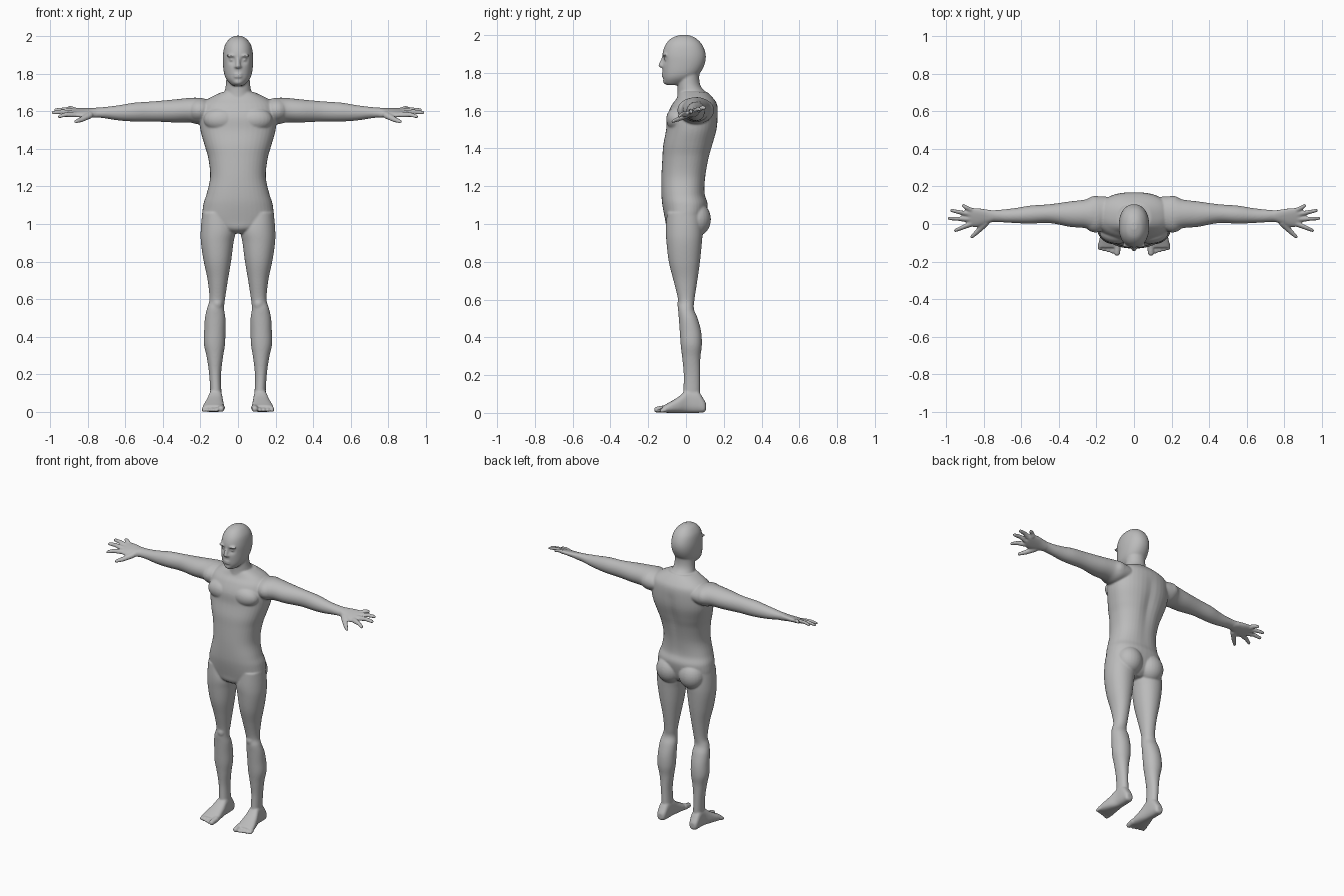
import bpy
import bmesh
import math
from mathutils import Matrix, Vector

cube = bpy.data.objects.get("Cube")
if cube:
    bpy.data.objects.remove(cube, do_unlink=True)

SIDES, STEPS = 40, 6
bm = bmesh.new()


def smooth_rows(rows):
    """Resample a short list of cross-sections with a Catmull-Rom spline."""
    pts = [Vector(r) for r in rows]
    out = []
    for i in range(len(pts) - 1):
        a, b, c, d = pts[max(i - 1, 0)], pts[i], pts[i + 1], pts[min(i + 2, len(pts) - 1)]
        for s in range(STEPS):
            t = s / STEPS
            out.append((b * 2 + (c - a) * t + (a * 2 - b * 5 + c * 4 - d) * t ** 2
                        + (b * 3 - a - c * 3 + d) * t ** 3) / 2)
    return out + [pts[-1]]


def loft(axis, rows, side=1, power=2.0):
    """Closed loft; each row is position, then low and high bounds across the two other axes."""
    order = {"x": "xyz", "y": "yxz", "z": "zxy"}[axis]
    rings = []
    for t, a_low, a_high, b_low, b_high in smooth_rows(rows):
        ring = []
        for k in range(SIDES):
            angle = math.tau * k / SIDES
            c, s = math.cos(angle), math.sin(angle)
            c = math.copysign(abs(c) ** (2 / power), c)
            s = math.copysign(abs(s) ** (2 / power), s)
            values = (t, (a_low + a_high + c * (a_high - a_low)) / 2,
                      (b_low + b_high + s * (b_high - b_low)) / 2)
            point = dict(zip(order, values))
            ring.append(bm.verts.new((point["x"] * side, point["y"], point["z"])))
        rings.append(ring)
    for low, high in zip(rings, rings[1:]):
        for k in range(SIDES):
            n = (k + 1) % SIDES
            bm.faces.new((low[k], low[n], high[n], high[k]))
    bm.faces.new(rings[0])
    bm.faces.new(rings[-1])


def central(rows, power):
    """Loft on the middle plane from rows of height, front, back and half width."""
    loft("z", [(z, -w, w, front, back) for z, front, back, w in rows], power=power)


def ball(centre, radii):
    matrix = Matrix.Translation(centre) @ Matrix.Diagonal((*radii, 1))
    bmesh.ops.create_uvsphere(bm, u_segments=24, v_segments=16, radius=1, matrix=matrix)


def digit(start, end, r_start, r_end):
    """Tapered, round-ended finger or toe."""
    start, end = Vector(start), Vector(end)
    along = end - start
    turn = along.to_track_quat("Z", "Y").to_matrix().to_4x4()
    bmesh.ops.create_cone(bm, cap_ends=True, segments=16, radius1=r_start, radius2=r_end,
                          depth=along.length, matrix=Matrix.Translation((start + end) / 2) @ turn)
    ball(start, [r_start] * 3)
    ball(end, [r_end] * 3)


def push(centre, radius, offset):
    """Move nearby surface softly, for grooves and sockets."""
    centre, offset = Vector(centre), Vector(offset)
    for v in bm.verts:
        distance = (v.co - centre).length / radius
        if distance < 3:
            v.co += offset * math.exp(-distance ** 2)


# Torso from crotch to the base of the neck
central([(.95, -.07, .05, .04), (.975, -.10, .08, .12), (1.02, -.11, .10, .185),
         (1.1, -.125, .115, .185), (1.16, -.13, .10, .167), (1.25, -.13, .105, .148),
         (1.35, -.125, .125, .158), (1.42, -.12, .145, .178), (1.5, -.105, .165, .2),
         (1.57, -.1, .17, .205), (1.63, -.075, .165, .195), (1.665, -.05, .145, .16),
         (1.7, -.035, .11, .09)], 2.3)

# Neck
central([(1.64, -.05, .14, .1), (1.69, -.045, .11, .077), (1.73, -.045, .078, .066),
         (1.78, -.045, .07, .062), (1.85, -.03, .08, .06)], 2.0)

# Head
central([(1.735, -.1, -.03, .025), (1.745, -.112, 0, .04), (1.77, -.12, .04, .062),
         (1.8, -.123, .075, .074), (1.85, -.125, .1, .08), (1.9, -.125, .104, .08),
         (1.95, -.108, .085, .07), (1.985, -.075, .05, .045), (2.001, -.03, .01, .015)], 2.2)

# Eye sockets and spine groove
for side in (1, -1):
    push((side * .033, -.118, 1.872), .018, (0, .018, 0))
for i in range(12):
    push((0, .14, 1.18 + i * .035), .035, (0, -.007, 0))

# Nose, lips and chin
digit((0, -.117, 1.885), (0, -.133, 1.84), .009, .013)
for z in (1.796, 1.783):
    ball((0, -.119, z), (.024, .011, .006))
ball((0, -.104, 1.757), (.026, .018, .018))

for side in (1, -1):
    # Brow, eye and nostril
    ball((side * .033, -.112, 1.895), (.03, .014, .008))
    ball((side * .033, -.102, 1.873), (.014, .014, .01))
    ball((side * .012, -.124, 1.836), (.009, .011, .008))

    # Chest, shoulder and buttock muscles
    ball((side * .088, -.045, 1.555), (.095, .06, .065))
    ball((side * .205, .052, 1.603), (.075, .098, .068))
    ball((side * .083, .055, 1.025), (.085, .077, .09))

    # Arm
    loft("x", [(.1, -.02, .14, 1.55, 1.65), (.2, -.04, .148, 1.53, 1.67),
               (.26, -.022, .13, 1.54, 1.67), (.34, -.015, .12, 1.54, 1.662),
               (.45, .005, .105, 1.545, 1.652), (.55, .002, .098, 1.545, 1.645),
               (.63, .005, .085, 1.55, 1.632), (.72, .01, .075, 1.563, 1.62),
               (.79, .01, .072, 1.57, 1.612)], side)

    # Palm, thumb and fingers
    loft("x", [(.75, .012, .072, 1.565, 1.617), (.79, -.002, .078, 1.57, 1.612),
               (.83, -.016, .084, 1.574, 1.61), (.87, -.014, .085, 1.579, 1.607),
               (.885, -.008, .08, 1.583, 1.603)], side, 2.4)
    digit((side * .79, .004, 1.587), (side * .83, -.038, 1.58), .019, .014)
    digit((side * .83, -.038, 1.58), (side * .862, -.068, 1.578), .014, .01)
    for base, knuckle, tip in (((.87, .074), (.89, .086), (.908, .098)),
                               ((.875, .05), (.925, .062), (.97, .072)),
                               ((.875, .023), (.935, .028), (.983, .03)),
                               ((.87, -.002), (.915, -.02), (.95, -.035))):
        a, b, c = ((side * x, y, z) for (x, y), z in
                   zip((base, knuckle, tip), (1.594, 1.6, 1.594)))
        digit(a, b, .0145, .012)
        digit(b, c, .012, .0095)

    # Leg
    loft("z", [(.1, .088, .147, -.015, .075), (.2, .09, .153, -.012, .075),
               (.29, .08, .166, -.02, .076), (.36, .069, .181, -.028, .084),
               (.43, .067, .18, -.033, .08), (.5, .067, .176, -.038, .062),
               (.55, .074, .165, -.042, .042), (.6, .069, .152, -.042, .045),
               (.7, .054, .161, -.066, .06), (.8, .037, .182, -.091, .074),
               (.9, .024, .197, -.103, .084), (.97, .014, .198, -.107, .088),
               (1.06, .04, .19, -.1, .08)], side, 2.1)
    ball((side * .11, -.022, .575), (.028, .024, .035))

    # Foot and toes
    loft("y", [(.106, .105, .135, .015, .05), (.095, .092, .148, .003, .07),
               (.06, .086, .152, 0, .12), (.01, .083, .155, 0, .125),
               (-.04, .077, .172, 0, .085), (-.09, .073, .186, 0, .055),
               (-.125, .076, .188, .002, .036)], side, 2.6)
    for i in range(5):
        r = .011 if i else .017
        x = .09 + i * .022 + (.004 if i else 0)
        digit((side * (x - .002), -.11, r + .006), (side * x, -.153 + i * .006, r), r + .002, r)

# Tilt the hands so the thumbs hang lower
for v in bm.verts:
    blend = min(max((abs(v.co.x) - .68) / .12, 0), 1)
    v.co.z += blend * .32 * (v.co.y - .035)

bmesh.ops.recalc_face_normals(bm, faces=bm.faces)
mesh = bpy.data.meshes.new("body")
bm.to_mesh(mesh)
bm.free()
body = bpy.data.objects.new("body", mesh)
bpy.context.collection.objects.link(body)

# Fuse the parts into one soft skin
fuse = body.modifiers.new("fuse", "REMESH")
fuse.mode = "VOXEL"
fuse.voxel_size = .005
fuse.use_smooth_shade = True
soften = body.modifiers.new("soften", "SMOOTH")
soften.factor = .5
soften.iterations = 8

# Plain grey skin
grey = bpy.data.materials.new("plain grey")
grey.use_nodes = True
colour = (.5, .5, .5, 1)
grey.diffuse_color = colour
grey.node_tree.nodes["Principled BSDF"].inputs["Base Color"].default_value = colour
mesh.materials.append(grey)
for polygon in mesh.polygons:
    polygon.use_smooth = True
